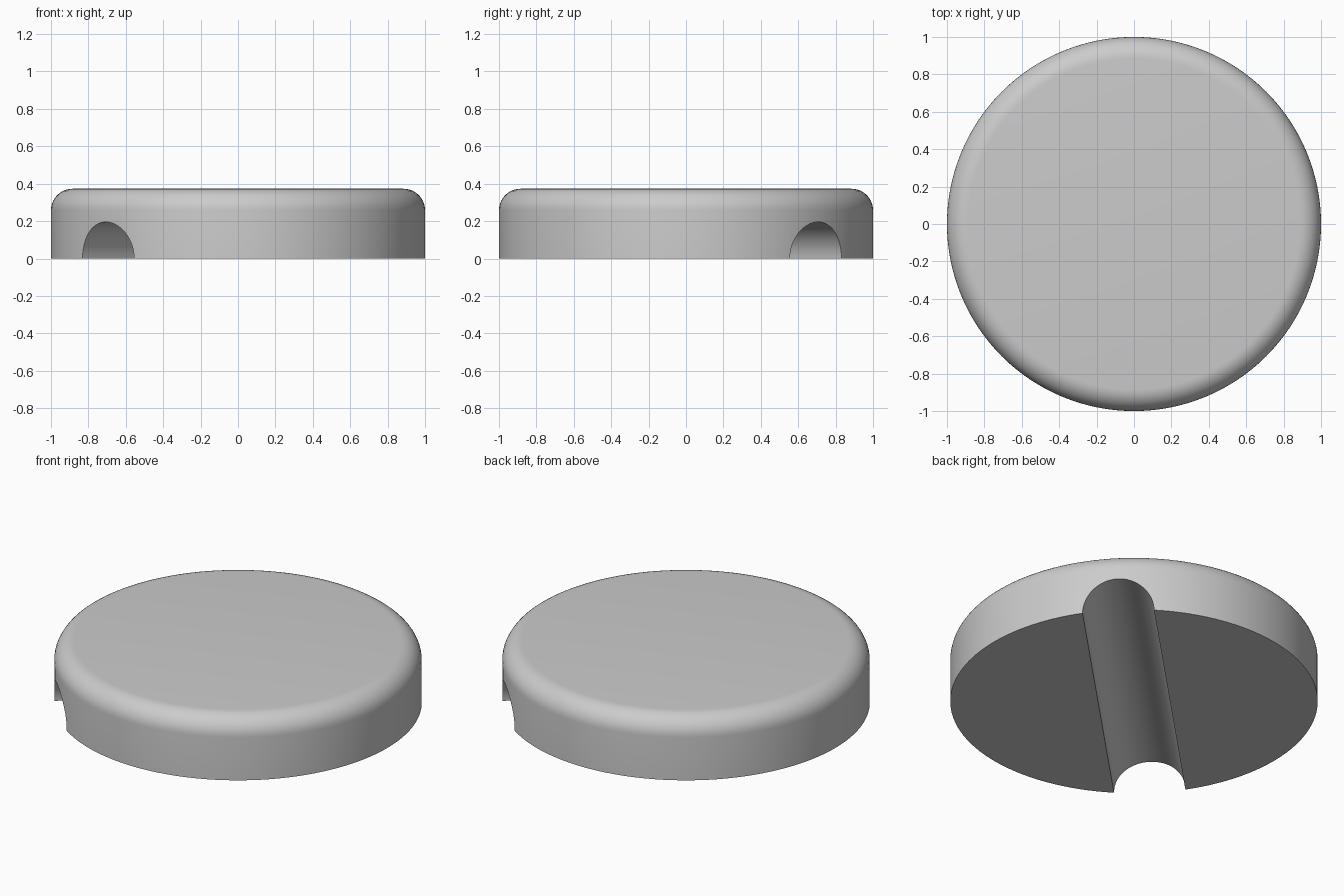
import bpy
import bmesh
import math
from mathutils import Matrix

RADIUS, HEIGHT, FILLET, GROOVE = 1.0, 0.373, 0.115, 0.195

old = bpy.data.objects.get("Cube")
if old:
    bpy.data.objects.remove(old, do_unlink=True)

grey = bpy.data.materials.new("light grey")
grey.use_nodes = True
grey.diffuse_color = (0.6, 0.6, 0.6, 1)
grey.node_tree.nodes["Principled BSDF"].inputs["Base Color"].default_value = (0.6, 0.6, 0.6, 1)


def cylinder(name, radius, depth, matrix, segments, bevel=0.0):
    """Capped cylinder, with its upper rim rounded if asked."""
    bm = bmesh.new()
    bmesh.ops.create_cone(bm, cap_ends=True, segments=segments, radius1=radius,
                          radius2=radius, depth=depth)
    if bevel:
        rim = [e for e in bm.edges if all(v.co.z > 0 for v in e.verts)]
        bmesh.ops.bevel(bm, geom=rim, offset=bevel, segments=10, profile=0.5,
                        affect='EDGES')
    bm.transform(matrix)
    mesh = bpy.data.meshes.new(name)
    bm.to_mesh(mesh)
    bm.free()
    mesh.materials.append(grey)
    obj = bpy.data.objects.new(name, mesh)
    bpy.context.collection.objects.link(obj)
    return obj


# Disc body with a rounded top rim
disc = cylinder("disc_body", RADIUS, HEIGHT, Matrix.Translation((0, 0, HEIGHT / 2)),
                128, FILLET)

# Diagonal half-round channel across the underside
turn = Matrix.Rotation(math.radians(45), 4, 'Z') @ Matrix.Rotation(math.radians(90), 4, 'Y')
cutter = cylinder("channel_cutter", GROOVE, 3, turn, 64)

cut = disc.modifiers.new("channel", 'BOOLEAN')
cut.operation = 'DIFFERENCE'
cut.solver = 'EXACT'
cut.object = cutter

# Apply the cut, then smooth the curved faces
bpy.ops.object.select_all(action='DESELECT')
disc.select_set(True)
bpy.context.view_layer.objects.active = disc
bpy.ops.object.modifier_apply(modifier=cut.name)
bpy.data.objects.remove(cutter, do_unlink=True)
bpy.ops.object.shade_smooth_by_angle(angle=math.radians(30))
